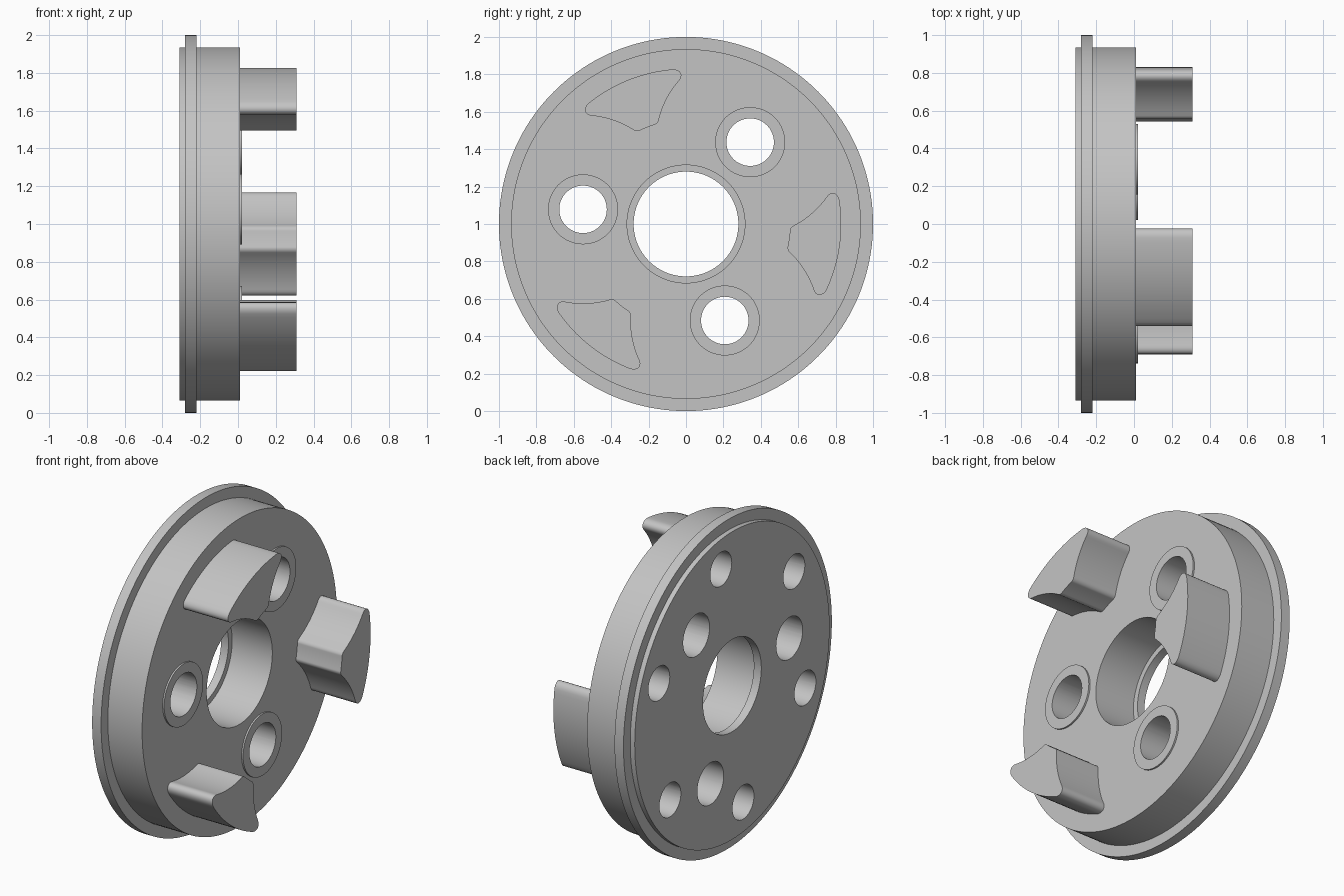
import bpy, bmesh
from math import sin, cos, acos, atan2, radians, hypot, tau

if "Cube" in bpy.data.objects:
    bpy.data.objects.remove(bpy.data.objects["Cube"])

CENTRE_Z = 1.0
FACE_X, BACK_X = 0.01, -0.31
HOLE_ORBIT, HOLE_ANGLE, HOLE_R = 0.556, radians(51.9), 0.127

grey = bpy.data.materials.new("plain grey")
grey.use_nodes = True
grey.diffuse_color = (0.55, 0.55, 0.55, 1)
grey.node_tree.nodes["Principled BSDF"].inputs["Base Color"].default_value = grey.diffuse_color


def polar(r, a):
    return r * cos(a), r * sin(a)


def circle(cy, cz, r, n):
    return [(cy + r * cos(tau * i / n), cz + r * sin(tau * i / n)) for i in range(n)]


def ring(bm, profile, cy=0, cz=0, n=96):
    """Revolve a closed (x, radius) profile about an axis along x."""
    loops = [[bm.verts.new((x, y, z + CENTRE_Z)) for y, z in circle(cy, cz, r, n)]
             for x, r in profile]
    for a, b in zip(loops, loops[1:] + loops[:1]):
        for i in range(n):
            j = (i + 1) % n
            bm.faces.new((a[i], a[j], b[j], b[i]))


def prism(bm, outline, x0, x1):
    """Extrude a (y, z) outline along x."""
    a, b = [[bm.verts.new((x, y, z + CENTRE_Z)) for y, z in outline] for x in (x0, x1)]
    bm.faces.new(a)
    bm.faces.new(b)
    for i in range(len(a)):
        j = (i + 1) % len(a)
        bm.faces.new((a[i], a[j], b[j], b[i]))


def finish(bm, name):
    bmesh.ops.recalc_face_normals(bm, faces=bm.faces)
    mesh = bpy.data.meshes.new(name)
    bm.to_mesh(mesh)
    bm.free()
    mesh.materials.append(grey)
    obj = bpy.data.objects.new(name, mesh)
    bpy.context.collection.objects.link(obj)
    return obj


def select(obj):
    bpy.ops.object.select_all(action='DESELECT')
    obj.select_set(True)
    bpy.context.view_layer.objects.active = obj


def smooth(obj):
    select(obj)
    bpy.ops.object.shade_smooth_by_angle(angle=radians(30))


def fillet(p, c, q, w, n=8):
    """Rounded corner from p to q around corner point c."""
    pts = []
    for i in range(1, n):
        t = i / n
        k = ((1 - t) ** 2, 2 * w * t * (1 - t), t * t)
        pts.append(tuple(sum(f * v for f, v in zip(k, axis)) / sum(k)
                         for axis in zip(p, c, q)))
    return pts


def lug_outline(turn):
    """Claw shape: concentric inner and outer arcs, sides hollowed around the holes."""
    r_in, r_out, r_side = 0.557, 0.83, 0.503

    def side(r):
        c = (r * r + HOLE_ORBIT ** 2 - r_side ** 2) / (2 * r * HOLE_ORBIT)
        return polar(r, radians(60) - acos(c))

    half = [polar(r_in, radians(4.5) * i / 4) for i in range(5)]
    flank = [side(0.575 + 0.19 * i / 12) for i in range(13)]
    outer = [polar(r_out, radians(17) * (1 - i / 10)) for i in range(11)]
    half += fillet(half[-1], side(r_in), flank[0], 0.85) + flank
    half += fillet(flank[-1], side(r_out), outer[0], 0.5) + outer
    full = half + [(u, -v) for u, v in half[-2:0:-1]]
    return [polar(hypot(u, v), atan2(v, u) + turn) for u, v in full]


# Flanged disc with a stepped bore
bm = bmesh.new()
ring(bm, [(BACK_X, 0.28), (BACK_X, 0.935), (-0.28, 0.935), (-0.28, 1.0),
          (-0.22, 1.0), (-0.22, 0.935), (FACE_X, 0.935), (FACE_X, 0.315),
          (-0.26, 0.315), (-0.26, 0.28)], n=160)
disc = finish(bm, "flanged_disc")

# Through holes and blind holes in the back
bm = bmesh.new()
hole_centres = [polar(HOLE_ORBIT, HOLE_ANGLE + tau * k / 3) for k in range(3)]
for y, z in hole_centres:
    prism(bm, circle(y, z, HOLE_R, 64), BACK_X - 0.1, FACE_X + 0.1)
for k in range(6):
    y, z = polar(0.756, radians(21.9) + tau * k / 6)
    prism(bm, circle(y, z, 0.103, 48), BACK_X - 0.1, -0.1)
cutter = finish(bm, "hole_cutter")
cutter.hide_render = True
cut = disc.modifiers.new("holes", 'BOOLEAN')
cut.operation, cut.solver, cut.object = 'DIFFERENCE', 'EXACT', cutter
select(disc)
bpy.ops.object.modifier_apply(modifier=cut.name)
bpy.data.objects.remove(cutter)
smooth(disc)

# Raised rims and drive lugs
for k, (y, z) in enumerate(hole_centres):
    bm = bmesh.new()
    ring(bm, [(FACE_X, HOLE_R), (FACE_X, 0.187), (0.02, 0.187), (0.02, HOLE_R)], y, z, 64)
    smooth(finish(bm, f"hole_rim_{k + 1}"))

    bm = bmesh.new()
    prism(bm, lug_outline(HOLE_ANGLE + tau * (k + 0.5) / 3), FACE_X, 0.31)
    smooth(finish(bm, f"drive_lug_{k + 1}"))
